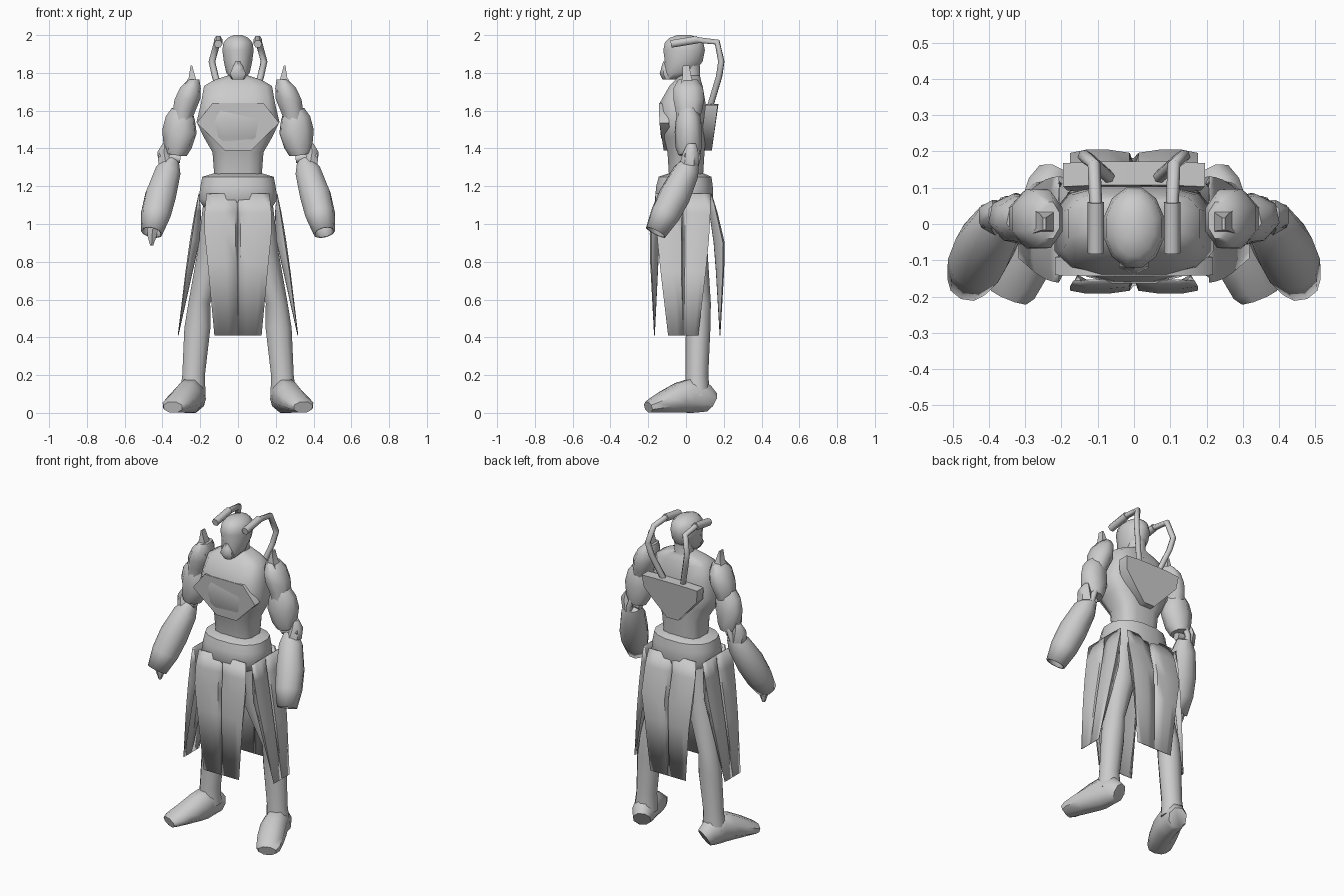
import bpy, bmesh, math
from mathutils import Vector

cube = bpy.data.objects.get("Cube")
if cube:
    bpy.data.objects.remove(cube)

grey = bpy.data.materials.new("plain_grey")
grey.use_nodes = True
grey.diffuse_color = (0.6, 0.6, 0.6, 1)
grey.node_tree.nodes["Principled BSDF"].inputs["Base Color"].default_value = (0.6, 0.6, 0.6, 1)
meshes = []


def finish(name, bm):
    bmesh.ops.recalc_face_normals(bm, faces=bm.faces)
    me = bpy.data.meshes.new(name)
    bm.to_mesh(me)
    bm.free()
    me.materials.append(grey)
    ob = bpy.data.objects.new(name, me)
    bpy.context.collection.objects.link(ob)
    meshes.append(ob)
    return ob


def loft(name, rings, sides=8, s=1, tilt=False, power=1.0, end_cap=True):
    """Skin rings given as (x, y, z, half width, half depth)."""
    bm = bmesh.new()
    centres = [Vector((s * r[0], r[1], r[2])) for r in rings]
    grow = 1 / math.cos(math.pi / sides) if power == 1 else 1
    loops = []
    for i, r in enumerate(rings):
        ax, ay = Vector((1, 0, 0)), Vector((0, 1, 0))
        if tilt:
            t = centres[min(i + 1, len(rings) - 1)] - centres[max(i - 1, 0)]
            q = t.to_track_quat('Z', 'Y')
            ax, ay = q @ ax, q @ ay
        loop = []
        for k in range(sides):
            a = 2 * math.pi * (k + 0.5) / sides
            c, d = [math.copysign(abs(v) ** power, v) for v in (math.cos(a), math.sin(a))]
            loop.append(bm.verts.new(centres[i] + ax * c * r[3] * grow + ay * d * r[4] * grow))
        loops.append(loop)
    for a, b in zip(loops, loops[1:]):
        for k in range(sides):
            n = (k + 1) % sides
            bm.faces.new((a[k], a[n], b[n], b[k]))
    bm.faces.new(loops[0])
    if end_cap:
        bm.faces.new(loops[-1])
    return finish(name, bm)


def plate(name, half, depth):
    """Mirrored outline of (x, y, z) points, thickened along y."""
    bm = bmesh.new()
    pts = half + [(-x, y, z) for x, y, z in reversed(half)]
    face = bm.faces.new([bm.verts.new(p) for p in pts])
    out = bmesh.ops.extrude_face_region(bm, geom=[face], use_keep_orig=True)
    moved = [g for g in out["geom"] if isinstance(g, bmesh.types.BMVert)]
    bmesh.ops.translate(bm, verts=moved, vec=(0, depth, 0))
    return finish(name, bm)


def rod(name, pts, radius, s=1):
    cu = bpy.data.curves.new(name, 'CURVE')
    cu.dimensions = '3D'
    cu.bevel_depth, cu.bevel_resolution, cu.use_fill_caps = radius, 1, True
    sp = cu.splines.new('POLY')
    sp.points.add(len(pts) - 1)
    for p, c in zip(sp.points, pts):
        p.co = (s * c[0], c[1], c[2], 1)
    cu.materials.append(grey)
    bpy.context.collection.objects.link(bpy.data.objects.new(name, cu))


def cloth(name, angle, rows, shift=0.0):
    """Hanging panel with a centre pleat and turned-in edges.
    Rows are (z, half width, distance out, fold depth)."""
    bm = bmesh.new()
    half = [(.88, 1), (1, .15), (.75, 0), (.4, 0), (.08, .15)]
    folds = [(-u, f) for u, f in half] + [(0, 1)] + half[::-1]
    c, d = math.cos(angle), math.sin(angle)
    grid = []
    for z, w, out, depth in rows:
        line = []
        for u, fold in folds:
            x, y = u * w, -(out - fold * depth)
            line.append(bm.verts.new((x * c - y * d, x * d + y * c + shift, z)))
        grid.append(line)
    for a, b in zip(grid, grid[1:]):
        for k in range(len(folds) - 1):
            bm.faces.new((a[k], b[k], b[k + 1], a[k + 1]))
    ob = finish(name, bm)
    wall = ob.modifiers.new("thickness", 'SOLIDIFY')
    wall.thickness, wall.offset = 0.004, 0


# Torso, chest plate and back shield
loft("torso", [(0, 0, 1.22, .125, .09), (0, 0, 1.38, .138, .1), (0, -.015, 1.46, .185, .12),
               (0, -.018, 1.54, .224, .125), (0, -.018, 1.64, .2, .124), (0, 0, 1.73, .184, .09),
               (0, .01, 1.762, .13, .07), (0, .02, 1.785, .06, .055)], 12, power=.6)
plate("chest_plate", [(.135, -.143, 1.64), (.218, -.141, 1.535), (.07, -.118, 1.39)], .05)
plate("back_shield", [(.1, .172, 1.635), (.195, .168, 1.63), (.185, .158, 1.55), (.04, .137, 1.39)], -.065)

# Head and neck
loft("neck", [(0, .03, 1.72, .07, .06), (0, .02, 1.77, .052, .055), (0, .015, 1.84, .055, .06)])
loft("head", [(0, -.075, 1.765, .03, .035), (0, -.04, 1.80, .062, .08), (0, -.012, 1.86, .075, .1),
              (0, -.01, 1.92, .083, .11), (0, -.01, 1.96, .077, .102), (0, -.01, 1.985, .055, .078),
              (0, -.01, 2.0, .022, .035)], 12)
loft("mouth_guard", [(0, -.09, 1.765, .028, .03), (0, -.1, 1.795, .042, .034),
                     (0, -.1, 1.83, .028, .026), (0, -.1, 1.86, .014, .018)], 6)

# Hips and skirt panels
loft("hip_belt", [(0, 0, 1.268, .13, .095), (0, -.005, 1.25, .192, .142), (0, -.008, 1.2, .202, .152),
                  (0, -.01, 1.13, .212, .157), (0, 0, 1.07, .17, .125)], 16, power=.82)
cloth("front_skirt_panel", 0, [(1.16, .165, .155, 0), (1.06, .175, .176, .03), (.95, .175, .19, .05),
                               (.8, .16, .188, .04), (.41, .123, .167, 0)])
cloth("back_skirt_panel", math.pi, [(1.16, .165, .135, 0), (1.06, .175, .165, .04), (.9, .175, .203, .055),
                                    (.75, .155, .2, .04), (.41, .123, .18, 0)])
for side, turn in (("left", 1), ("right", -1)):
    cloth(side + "_skirt_panel", turn * math.pi / 2,
          [(1.16, .145, .207, 0), (1.06, .142, .228, .03), (.92, .135, .252, .05),
           (.75, .118, .276, .035), (.41, .078, .317, 0)], -.015)

# Limbs and paired parts
for side, s in (("left", 1), ("right", -1)):
    loft(side + "_leg", [(.1, 0, 1.1, .085, .1), (.13, .02, .85, .085, .09), (.205, .06, .58, .058, .068),
                         (.215, .064, .45, .069, .062), (.235, .058, .2, .06, .057),
                         (.24, .06, .09, .068, .064)], 10, s)
    loft(side + "_foot", [(.22, .13, .055, .05, .055), (.235, .1, .075, .06, .075),
                          (.25, .03, .092, .068, .092), (.27, -.03, .08, .075, .08),
                          (.305, -.11, .058, .075, .058), (.335, -.175, .038, .068, .038),
                          (.345, -.2, .03, .052, .03)], 8, s, True)
    loft(side + "_shoulder", [(.235, .01, 1.765, .03, .05), (.252, .012, 1.72, .055, .078),
                              (.268, .015, 1.66, .068, .082), (.285, .015, 1.6, .06, .07),
                              (.295, .01, 1.55, .05, .06)], 8, s)
    loft(side + "_shoulder_spike", [(.255, .01, 1.7, .05, .045), (.243, .005, 1.775, .018, .024),
                                    (.247, 0, 1.84, .004, .017)], 4, s)
    loft(side + "_upper_arm", [(.295, .01, 1.6, .048, .055), (.305, .012, 1.56, .062, .075),
                               (.31, .012, 1.49, .066, .088), (.32, .015, 1.41, .065, .07),
                               (.326, .018, 1.368, .055, .05)], 8, s, True)
    loft(side + "_forearm", [(.352, .03, 1.335, .04, .04), (.372, 0, 1.275, .068, .066),
                             (.41, -.06, 1.15, .08, .08), (.435, -.11, 1.05, .076, .076),
                             (.457, -.16, .955, .056, .056)], 10, s, True,
         end_cap=False).modifiers.new("wall", 'SOLIDIFY').thickness = .01
    loft(side + "_elbow_guard", [(.388, .03, 1.425, .012, .02), (.392, .025, 1.38, .035, .035),
                                 (.38, .015, 1.31, .04, .045)], 6, s)
    rod(side + "_elbow_pin", [(.305, .015, 1.345), (.42, .015, 1.362)], .025, s)
    rod(side + "_elbow_rod", [(.335, .055, 1.4), (.355, .06, 1.35), (.37, .04, 1.27)], .018, s)
    rod(side + "_head_tube", [(.105, .04, 1.976), (.11, .165, 1.963), (.138, .187, 1.86),
                              (.12, .175, 1.78), (.07, .13, 1.63)], .018, s)
    rod(side + "_head_canister", [(.105, -.08, 1.953), (.105, .06, 1.976)], .023, s)

# Blade at the end of the right forearm
loft("right_hand_blade", [(-.445, -.125, 1.03, .03, .03), (-.455, -.13, .94, .025, .025),
                          (-.457, -.13, .885, .008, .01)], 6)

# Smooth shading with sharp creases
bpy.ops.object.select_all(action='DESELECT')
for ob in meshes:
    ob.select_set(True)
bpy.context.view_layer.objects.active = meshes[0]
bpy.ops.object.shade_smooth_by_angle(angle=math.radians(55))
